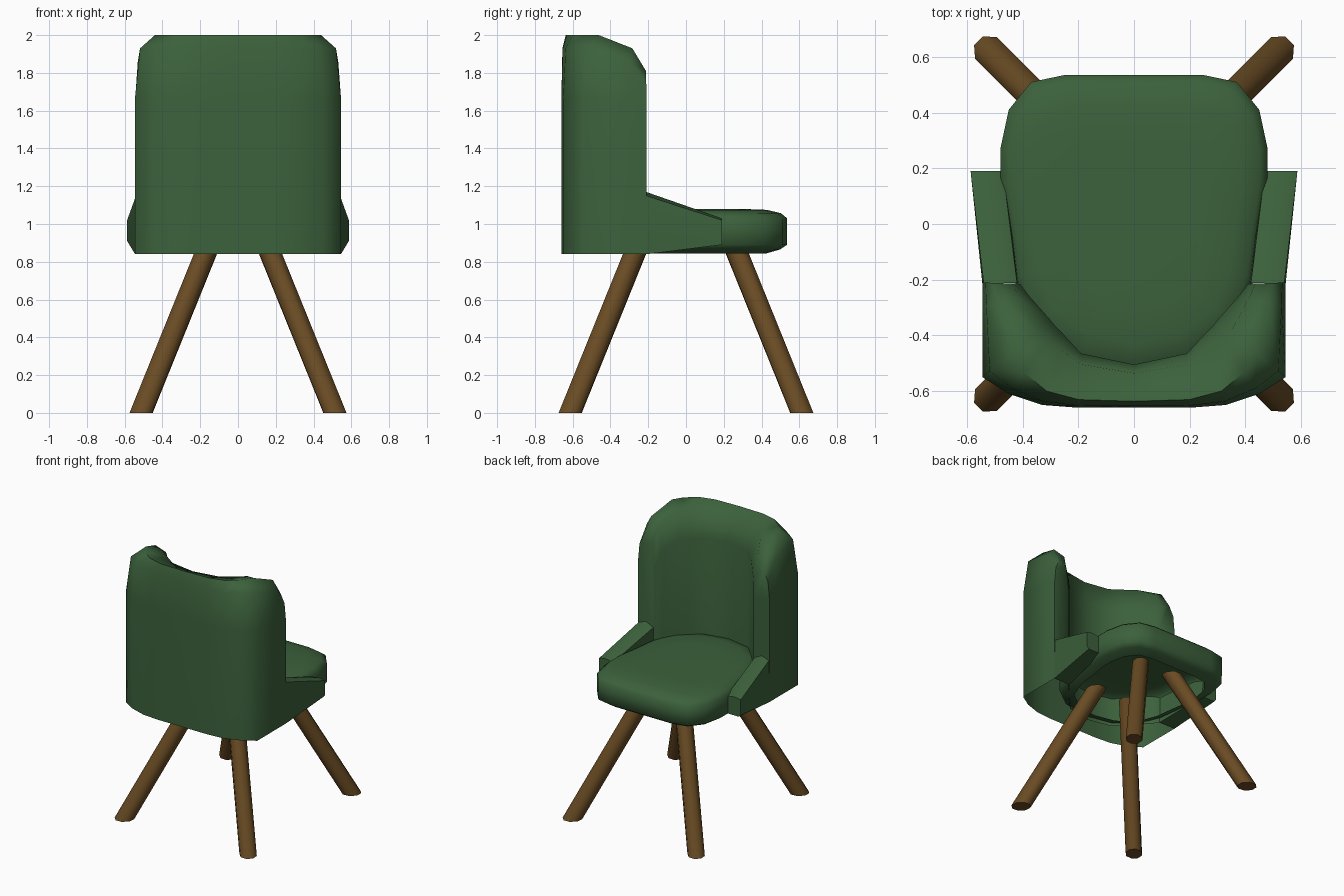
import bpy, math
from mathutils import Vector

if "Cube" in bpy.data.objects:
    bpy.data.objects.remove(bpy.data.objects["Cube"])


def material(name, rgb):
    m = bpy.data.materials.new(name)
    m.diffuse_color = (*rgb, 1)
    m.use_nodes = True
    m.node_tree.nodes["Principled BSDF"].inputs["Base Color"].default_value = m.diffuse_color
    return m


GREEN = material("green_fabric", (0.045, 0.12, 0.045))
BROWN = material("brown_wood", (0.14, 0.07, 0.017))


def make(name, verts, faces, mat, angle=60):
    me = bpy.data.meshes.new(name)
    me.from_pydata([tuple(v) for v in verts], [], faces)
    me.materials.append(mat)
    ob = bpy.data.objects.new(name, me)
    bpy.context.collection.objects.link(ob)
    bpy.ops.object.select_all(action='DESELECT')
    ob.select_set(True)
    bpy.context.view_layer.objects.active = ob
    bpy.ops.object.mode_set(mode='EDIT')
    bpy.ops.mesh.select_all(action='SELECT')
    bpy.ops.mesh.normals_make_consistent(inside=False)
    bpy.ops.object.mode_set(mode='OBJECT')
    bpy.ops.object.shade_smooth_by_angle(angle=math.radians(angle))
    return ob


def loft(name, rings, mat, closed=True, caps=(True, True), angle=60):
    """Join equal-length rings of points with quads."""
    n = len(rings[0])
    verts = [p for r in rings for p in r]
    faces = []
    for i in range(len(rings) - 1):
        for j in range(n if closed else n - 1):
            k = (j + 1) % n
            faces.append((i * n + j, i * n + k, (i + 1) * n + k, (i + 1) * n + j))
    if caps[0]:
        faces.append(tuple(range(n)))
    if caps[1]:
        faces.append(tuple(range(len(verts) - n, len(verts))))
    return make(name, verts, faces, mat, angle)


# Seat cushion: half outline mirrored, open underneath
half = [(0, .535), (.25, .535), (.37, .51), (.45, .41), (.48, .27), (.48, .15),
        (.455, 0), (.43, -.2), (.36, -.38), (.2, -.5), (0, -.54)]
outline = half + [(-x, y) for x, y in half[-2:0:-1]]
layers = [(.8, .845), (.93, .865), (1, .89), (1, 1.03), (.94, 1.057), (.8, 1.075), (.55, 1.08)]
loft("seat", [[(x * s, y * s, z) for x, y in outline] for s, z in layers],
     GREEN, caps=(False, True))

# Backrest shell: outer point, inner point, top height, rim inset, shoulder drop
stations = [((0, -.66), (0, -.505), 2.0, .15, .34),
            ((.2, -.66), (.19, -.465), 2.0, .15, .34),
            ((.33, -.65), (.25, -.40), 2.0, .2, .34),
            ((.45, -.61), (.28, -.37), 2.0, .32, .34),
            ((.545, -.55), (.30, -.345), 2.0, .43, .33),
            ((.545, -.30), (.38, -.255), 1.93, .35, .28),
            ((.545, -.21), (.41, -.215), 1.81, .35, .2)]


def shell_row(station, side):
    o, i, zt, f, drop = station
    o, i = Vector(o), Vector(i)
    rows = [(0, .84), (0, zt - drop), (f / 4, zt - .07), (f, zt),
            (.8, zt - .04), (1, zt - .22), (1, .84)]
    pts = [(o.lerp(i, t), z) for t, z in rows]
    return [(side * p.x, p.y, z) for p, z in pts]


rings = [shell_row(s, -1) for s in stations[:0:-1]] + [shell_row(s, 1) for s in stations]
loft("backrest", rings, GREEN, closed=False)

# Arms tapering forward from the backrest wings
arm_back = [(.545, .84), (.545, 1.02), (.54, 1.15), (.48, 1.17), (.42, 1.14), (.41, .84)]
arm_front = [(.57, .89), (.587, .91), (.587, 1.02), (.54, 1.03), (.47, 1.02), (.46, .89)]
for side, word in ((-1, "left"), (1, "right")):
    loft(word + "_arm", [[(side * x, y, z) for x, z in sec]
                         for y, sec in ((-.212, arm_back), (.19, arm_front))],
         GREEN, caps=(False, True))

# Splayed octagonal legs, cut level with the floor
for sx, xn in ((-1, "left"), (1, "right")):
    for sy, yn in ((-1, "front"), (1, "back")):
        axis = Vector((-.34 * sx, -.34 * sy, .84)).normalized()
        u = axis.cross(Vector((0, 0, 1))).normalized()
        v = axis.cross(u)
        rings = []
        for z in (0, .92):
            c = Vector((.513 * sx, .613 * sy, 0)) + axis * (z / axis.z)
            ring = []
            for k in range(8):
                a = math.tau * (k + .5) / 8
                p = c + .06 * (math.cos(a) * u + math.sin(a) * v)
                ring.append(p + axis * ((z - p.z) / axis.z))
            rings.append(ring)
        loft(f"{yn}_{xn}_leg", rings, BROWN, angle=50)
